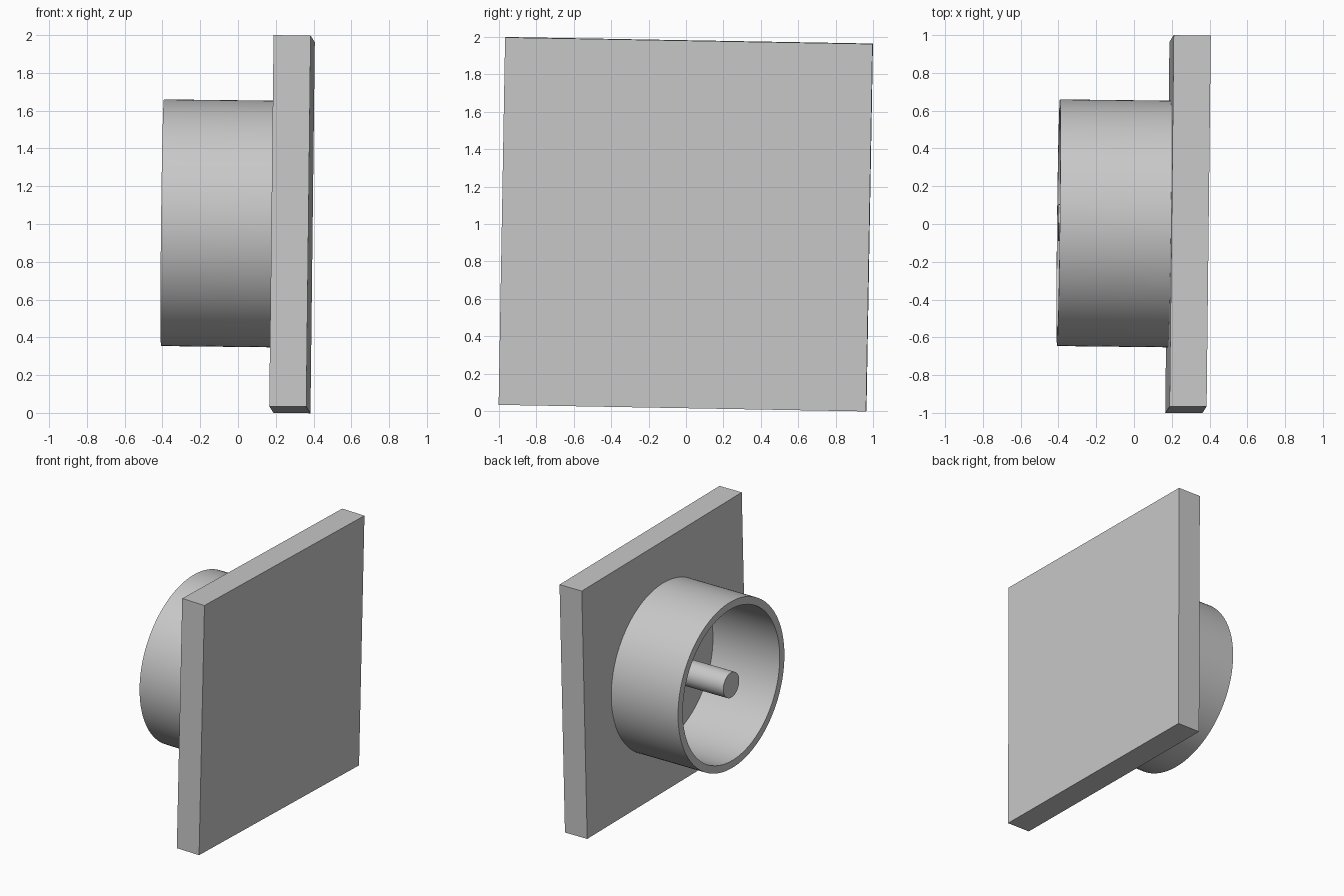
import bpy, bmesh, math
from mathutils import Matrix, Vector, Euler

cube = bpy.data.objects.get("Cube")
if cube:
    bpy.data.objects.remove(cube, do_unlink=True)

SIDE, THICK, DEPTH = 1.965, 0.196, 0.588
TUBE_OUTER, TUBE_INNER, PIN_RADIUS = 0.653, 0.595, 0.098

# The whole part leans very slightly; its origin is the centre of the mounting face
PLACE = Matrix.Translation((0.188, 0, 1)) @ Euler((-0.0178, 0.0115, -0.0115)).to_matrix().to_4x4()

grey = bpy.data.materials.new("plain grey")
grey.use_nodes = True
colour = (0.58, 0.58, 0.58, 1)
grey.diffuse_color = colour
grey.node_tree.nodes["Principled BSDF"].inputs["Base Color"].default_value = colour


def add_part(name, bm, smooth=False):
    bmesh.ops.recalc_face_normals(bm, faces=bm.faces)
    mesh = bpy.data.meshes.new(name)
    bm.to_mesh(mesh)
    bm.free()
    mesh.materials.append(grey)
    part = bpy.data.objects.new(name, mesh)
    bpy.context.collection.objects.link(part)
    part.matrix_world = PLACE
    if smooth:
        bpy.ops.object.select_all(action="DESELECT")
        part.select_set(True)
        bpy.context.view_layer.objects.active = part
        bpy.ops.object.shade_smooth_by_angle(angle=math.radians(30))


def lathe(name, profile, steps):
    """Turn a closed profile of (x, radius) points around the x axis."""
    bm = bmesh.new()
    verts = [bm.verts.new((x, 0, r)) for x, r in profile]
    edges = [bm.edges.new((a, b)) for a, b in zip(verts, verts[1:] + verts[:1])]
    bmesh.ops.spin(bm, geom=verts + edges, cent=(0, 0, 0), axis=(1, 0, 0),
                   angle=math.tau, steps=steps, use_merge=True)
    bmesh.ops.remove_doubles(bm, verts=bm.verts, dist=1e-5)
    add_part(name, bm, smooth=True)


# Square plate
bm = bmesh.new()
bmesh.ops.create_cube(bm, size=1)
bmesh.ops.scale(bm, vec=Vector((THICK, SIDE, SIDE)), verts=bm.verts)
bmesh.ops.translate(bm, vec=Vector((THICK / 2, 0, 0)), verts=bm.verts)
add_part("square_plate", bm)

# Open tube, standing on the plate
lathe("round_tube", [(0, TUBE_OUTER), (-DEPTH, TUBE_OUTER),
                     (-DEPTH, TUBE_INNER), (0, TUBE_INNER)], 128)

# Solid pin in the middle, level with the rim
bm = bmesh.new()
bmesh.ops.create_cone(bm, cap_ends=True, segments=64, radius1=PIN_RADIUS,
                      radius2=PIN_RADIUS, depth=DEPTH,
                      matrix=Matrix.Translation((-DEPTH / 2, 0, 0))
                      @ Matrix.Rotation(math.pi / 2, 4, "Y"))
add_part("centre_pin", bm, smooth=True)
